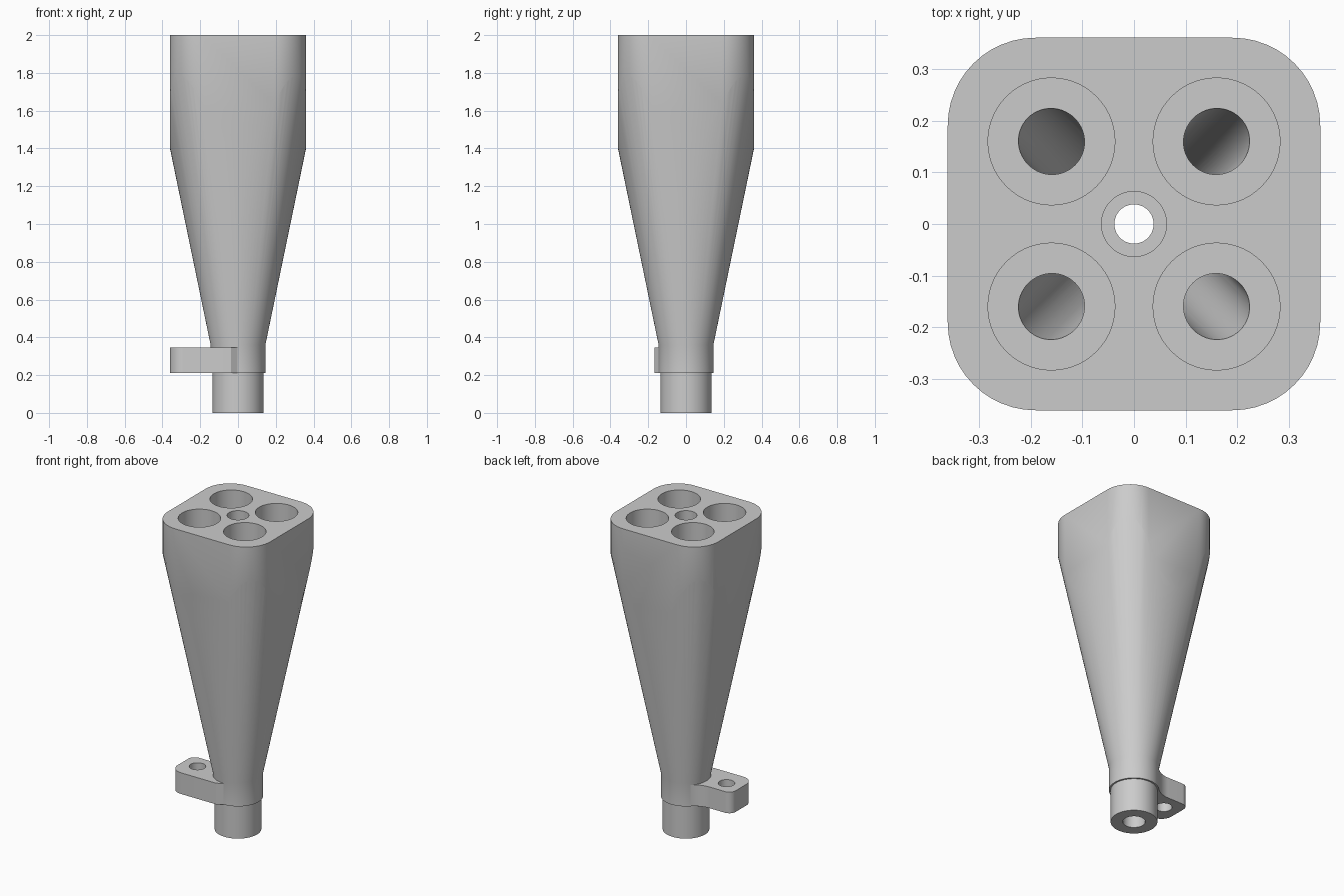
import bpy, bmesh, math
from mathutils import Vector

if "Cube" in bpy.data.objects:
    bpy.data.objects.remove(bpy.data.objects["Cube"])

grey = bpy.data.materials.new("light_grey")
grey.use_nodes = True
grey.diffuse_color = (0.6, 0.6, 0.6, 1)
grey.node_tree.nodes["Principled BSDF"].inputs["Base Color"].default_value = (0.6, 0.6, 0.6, 1)


def arc(cx, cy, r, a0, a1, steps=12):
    """Points along an arc, both ends included."""
    angles = [math.radians(a0 + (a1 - a0) * i / steps) for i in range(steps + 1)]
    return [(cx + r * math.cos(a), cy + r * math.sin(a)) for a in angles]


def loft(name, sections):
    """Closed solid through (outline, height) sections."""
    bm = bmesh.new()
    rows = [[bm.verts.new((x, y, z)) for x, y in outline] for outline, z in sections]
    n = len(rows[0])
    for low, high in zip(rows, rows[1:]):
        for i in range(n):
            j = (i + 1) % n
            bm.faces.new((low[i], low[j], high[j], high[i]))
    bm.faces.new(rows[0][::-1])
    bm.faces.new(rows[-1])
    bmesh.ops.recalc_face_normals(bm, faces=bm.faces)
    mesh = bpy.data.meshes.new(name)
    bm.to_mesh(mesh)
    bm.free()
    mesh.materials.append(grey)
    obj = bpy.data.objects.new(name, mesh)
    bpy.context.collection.objects.link(obj)
    return obj


def select(obj):
    bpy.ops.object.select_all(action="DESELECT")
    bpy.context.view_layer.objects.active = obj
    obj.select_set(True)


def combine(target, cutter, operation):
    cutter.hide_render = True
    mod = target.modifiers.new("cut", "BOOLEAN")
    mod.operation, mod.solver, mod.object = operation, "EXACT", cutter
    select(target)
    bpy.ops.object.modifier_apply(modifier=mod.name)
    bpy.data.objects.remove(cutter)


def drill(target, start, end, radius):
    """Cut a round hole from start to end."""
    start, end = Vector(start), Vector(end)
    axis = end - start
    bpy.ops.mesh.primitive_cylinder_add(vertices=56, radius=radius, depth=axis.length,
                                        location=(start + end) / 2,
                                        rotation=axis.to_track_quat("Z", "Y").to_euler())
    cutter = bpy.context.object
    cutter.name = "hole_cutter"
    cutter.data.materials.append(grey)
    combine(target, cutter, "DIFFERENCE")


def smooth(obj):
    select(obj)
    bpy.ops.object.shade_smooth_by_angle(angle=math.radians(30))


# Body: round spigot, neck and cone, trimmed by a rounded square prism
profile = [(0.135, 0), (0.135, 0.21), (0.145, 0.21), (0.145, 0.36), (0.505, 2.1)]
body = loft("tapered_body", [(arc(0, 0, r, 0, 356.25, 95), z) for r, z in profile])
half, corner = 0.361, 0.17
c = half - corner
square = (arc(c, c, corner, 0, 90) + arc(-c, c, corner, 90, 180)
          + arc(-c, -c, corner, 180, 270) + arc(c, -c, corner, 270, 360))
combine(body, loft("prism_trimmer", [(square, -0.1), (square, 2)]), "INTERSECT")

# Central hole: wide at the outlet and at the top, narrow between
floor = 1.6
drill(body, (0, 0, 0.45), (0, 0, -0.05), 0.065)
drill(body, (0, 0, 2.05), (0, 0, floor), 0.063)
drill(body, (0, 0, floor + 0.1), (0, 0, 0.3), 0.038)

# Four top sockets, each with a channel sloping down to the outlet
for sx in (-1, 1):
    for sy in (-1, 1):
        x, y = 0.16 * sx, 0.16 * sy
        drill(body, (x, y, 2.05), (x, y, floor), 0.123)
        drill(body, (x * 1.03, y * 1.03, floor + 0.036), (0, 0, 0.4), 0.0635)
smooth(body)

# Side lug: flat plate with rounded outer corners and a fillet into the neck
outline = [(0, -0.11), (0, -0.144), (-0.018, -0.156), (-0.036, -0.168)]
outline += arc(-0.286, -0.093, 0.075, 270, 180)
outline += arc(-0.316, 0.015, 0.045, 180, 90)
outline += arc(-0.205, 0.205, 0.145, 270, 315)
outline += [(-0.08, 0.08), (-0.11, 0), (-0.08, -0.08)]
lug = loft("mounting_lug", [(outline, 0.21), (outline, 0.345)])
drill(lug, (-0.258, -0.04, 0.1), (-0.258, -0.04, 0.5), 0.048)
smooth(lug)
